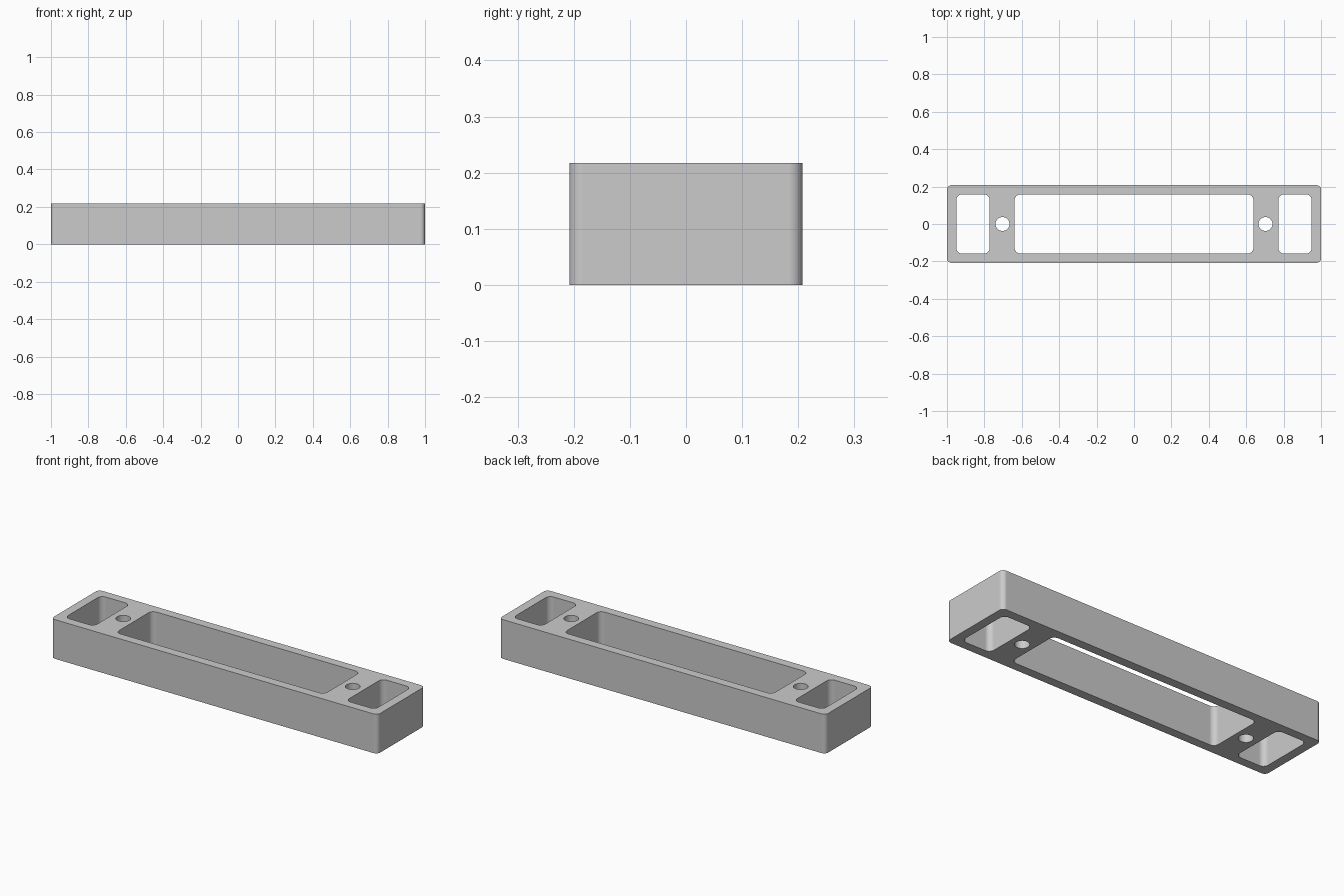
import bpy, bmesh
from math import cos, sin, pi

if "Cube" in bpy.data.objects:
    bpy.data.objects.remove(bpy.data.objects["Cube"], do_unlink=True)

HEIGHT = 0.217


def rounded_rect(cx, hx, hy, r, steps=10):
    """Outline of a rectangle with round corners, counter-clockwise."""
    points = []
    for i, (sx, sy) in enumerate([(1, 1), (-1, 1), (-1, -1), (1, -1)]):
        for k in range(steps + 1):
            a = (i + k / steps) * pi / 2
            points.append((cx + sx * (hx - r) + r * cos(a), sy * (hy - r) + r * sin(a)))
    return points


def circle(cx, r, steps=40):
    return [(cx + r * cos(2 * pi * k / steps), r * sin(2 * pi * k / steps)) for k in range(steps)]


# Outer edge, long central opening, then mirrored end openings and screw holes
outlines = [rounded_rect(0, 1, 0.208, 0.025), rounded_rect(0, 0.638, 0.158, 0.03)]
for side in (-1, 1):
    outlines.append(rounded_rect(side * 0.861, 0.089, 0.158, 0.03))
    outlines.append(circle(side * 0.703, 0.037))

# Fill the plan and raise it to a solid
bm = bmesh.new()
for outline in outlines:
    verts = [bm.verts.new((x, y, 0)) for x, y in outline]
    for a, b in zip(verts, verts[1:] + verts[:1]):
        bm.edges.new((a, b))
bmesh.ops.triangle_fill(bm, edges=bm.edges[:], use_beauty=True, normal=(0, 0, 1))
raised = bmesh.ops.extrude_face_region(bm, geom=bm.faces[:], use_keep_orig=True)
top = [g for g in raised["geom"] if isinstance(g, bmesh.types.BMVert)]
bmesh.ops.translate(bm, verts=top, vec=(0, 0, HEIGHT))
bmesh.ops.recalc_face_normals(bm, faces=bm.faces[:])
mesh = bpy.data.meshes.new("spacer_frame")
bm.to_mesh(mesh)
bm.free()
frame = bpy.data.objects.new("spacer_frame", mesh)
bpy.context.collection.objects.link(frame)

# Plain grey material
grey = bpy.data.materials.new("light_grey")
grey.use_nodes = True
colour = (0.6, 0.6, 0.6, 1)
grey.diffuse_color = colour
grey.node_tree.nodes["Principled BSDF"].inputs["Base Color"].default_value = colour
mesh.materials.append(grey)

# Smooth corners with flat walls
bpy.ops.object.select_all(action="DESELECT")
frame.select_set(True)
bpy.context.view_layer.objects.active = frame
bpy.ops.object.shade_smooth_by_angle(angle=pi / 6)
weighted = frame.modifiers.new("flat_walls", "WEIGHTED_NORMAL")
weighted.keep_sharp = True
